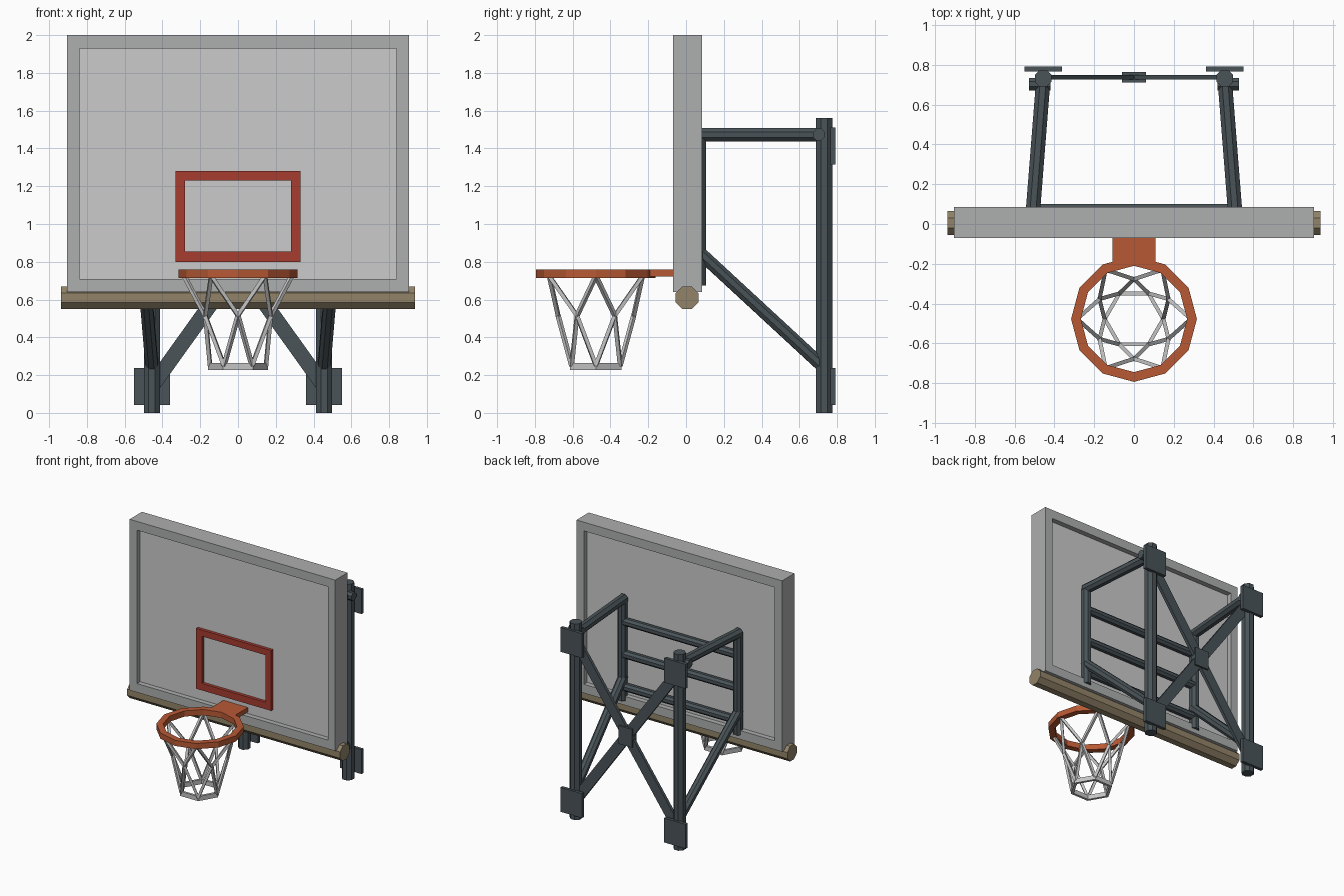
import bpy, bmesh, math
from mathutils import Vector, Matrix

old = bpy.data.objects.get("Cube")
if old:
    bpy.data.objects.remove(old, do_unlink=True)


def material(name, rgb):
    m = bpy.data.materials.new(name)
    m.use_nodes = True
    m.diffuse_color = (*rgb, 1)
    m.node_tree.nodes["Principled BSDF"].inputs["Base Color"].default_value = (*rgb, 1)
    return m


FRAME = material("frame grey", (0.42, 0.425, 0.43))
PANEL = material("panel pale grey", (0.60, 0.60, 0.60))
RED = material("target red", (0.38, 0.045, 0.03))
ORANGE = material("rim orange", (0.48, 0.10, 0.034))
STEEL = material("dark steel", (0.068, 0.088, 0.098))
TAN = material("padding tan", (0.29, 0.23, 0.14))
NET = material("net white", (0.56, 0.56, 0.56))


def finish(name, bm, mat):
    bmesh.ops.recalc_face_normals(bm, faces=bm.faces)
    mesh = bpy.data.meshes.new(name)
    bm.to_mesh(mesh)
    bm.free()
    mesh.materials.append(mat)
    ob = bpy.data.objects.new(name, mesh)
    bpy.context.collection.objects.link(ob)
    return ob


def box(name, lo, hi, mat):
    lo, hi = Vector(lo), Vector(hi)
    bm = bmesh.new()
    size = Matrix.Diagonal((*(hi - lo), 1))
    bmesh.ops.create_cube(bm, size=1, matrix=Matrix.Translation((lo + hi) / 2) @ size)
    return finish(name, bm, mat)


def add_bar(bm, a, b, radius, sides=8):
    """Prism with flat sides running from a to b."""
    a, b = Vector(a), Vector(b)
    d = b - a
    place = Matrix.Translation((a + b) / 2) @ d.to_track_quat("Z", "Y").to_matrix().to_4x4()
    turn = Matrix.Rotation(math.pi / sides, 4, "Z")
    bmesh.ops.create_cone(bm, cap_ends=True, segments=sides, radius1=radius,
                          radius2=radius, depth=d.length, matrix=place @ turn)


def bar(name, a, b, radius, mat, sides=8):
    bm = bmesh.new()
    add_bar(bm, a, b, radius, sides)
    return finish(name, bm, mat)


def loop_ring(name, outer, inner, depth, mat):
    """Solid band between two matching loops, extruded by depth."""
    bm = bmesh.new()
    o = [bm.verts.new(p) for p in outer]
    i = [bm.verts.new(p) for p in inner]
    n = len(o)
    faces = [bm.faces.new((o[k], o[(k + 1) % n], i[(k + 1) % n], i[k])) for k in range(n)]
    new = bmesh.ops.extrude_face_region(bm, geom=faces, use_keep_orig=True)["geom"]
    bmesh.ops.translate(bm, vec=depth, verts=[v for v in new if isinstance(v, bmesh.types.BMVert)])
    return finish(name, bm, mat)


def rect(x, z0, z1, y):
    return [(-x, y, z0), (x, y, z0), (x, y, z1), (-x, y, z1)]


HOOP_Y = -0.477


def polar(radius, degrees, z):
    t = math.radians(degrees)
    return Vector((radius * math.cos(t), HOOP_Y + radius * math.sin(t), z))


def circle(radius, sides, z):
    return [polar(radius, 360 * k / sides, z) for k in range(sides)]


# Backboard: outer frame, recessed panel, raised target, lower padding
loop_ring("board_frame", rect(0.905, 0.64, 2.0, -0.07), rect(0.84, 0.71, 1.93, -0.07),
          (0, 0.155, 0), FRAME)
box("board_panel", (-0.85, -0.03, 0.70), (0.85, 0.045, 1.94), PANEL)
loop_ring("target_square", rect(0.33, 0.80, 1.28, -0.055), rect(0.28, 0.855, 1.23, -0.055),
          (0, 0.03, 0), RED)
bar("bottom_padding", (-0.937, 0.005, 0.61), (0.937, 0.005, 0.61), 0.065, TAN)

# Rim and its bracket
loop_ring("rim", circle(0.316, 12, 0.715), circle(0.267, 12, 0.715), (0, 0, 0.045), ORANGE)
box("rim_bracket", (-0.108, -0.20, 0.722), (0.108, -0.02, 0.758), ORANGE)

# Net: crossing strands through six middle knots down to a hexagonal hem
bm = bmesh.new()
for k in range(6):
    knot = polar(0.20, 60 * k + 30, 0.515)
    for side in (0, 60):
        add_bar(bm, polar(0.285, 60 * k + side, 0.725), knot, 0.014, 4)
        add_bar(bm, knot, polar(0.148, 60 * k + side, 0.25), 0.014, 4)
finish("net_strands", bm, NET)
loop_ring("net_hem", circle(0.158, 6, 0.228), circle(0.136, 6, 0.228), (0, 0, 0.036), NET)

# Rear support, mirrored left and right
for s, side in ((1, "left"), (-1, "right")):
    px, bx = 0.456 * s, 0.508 * s
    bar(side + "_post", (px, 0.732, 0), (px, 0.732, 1.56), 0.046, STEEL)
    for z, level in ((0.14, "lower"), (1.413, "upper")):
        box(f"{side}_{level}_wall_plate", (px - 0.095, 0.765, z - 0.097),
            (px + 0.095, 0.791, z + 0.097), STEEL)
    bar(side + "_upper_arm", (bx, 0.06, 1.473), (px, 0.72, 1.473), 0.039, STEEL)
    bar(side + "_lower_brace", (bx, 0.06, 0.86), (px, 0.72, 0.25), 0.036, STEEL)
    bar(side + "_arm_pivot", (0.42 * s, 0.703, 1.473), (0.528 * s, 0.703, 1.473), 0.034, STEEL)
    bar(side + "_board_upright", (bx, 0.072, 0.675), (bx, 0.072, 1.47), 0.036, STEEL)

# Rungs behind the panel
for k in range(3):
    z = 0.78 + 0.26 * k
    bar(f"board_rung_{k + 1}", (-0.508, 0.072, z), (0.508, 0.072, z), 0.032, STEEL)

# Flat cross braces between the posts with a centre plate
for s, side in ((1, "left"), (-1, "right")):
    run, rise = 0.912, 1.273
    brace = box(side + "_cross_brace", (-0.04, -0.012, -math.hypot(run, rise) / 2),
                (0.04, 0.012, math.hypot(run, rise) / 2), STEEL)
    brace.location = (0, 0.737, 0.777)
    brace.rotation_euler = (0, s * math.atan2(run, rise), 0)
box("cross_brace_plate", (-0.06, 0.71, 0.705), (0.06, 0.764, 0.85), STEEL)
